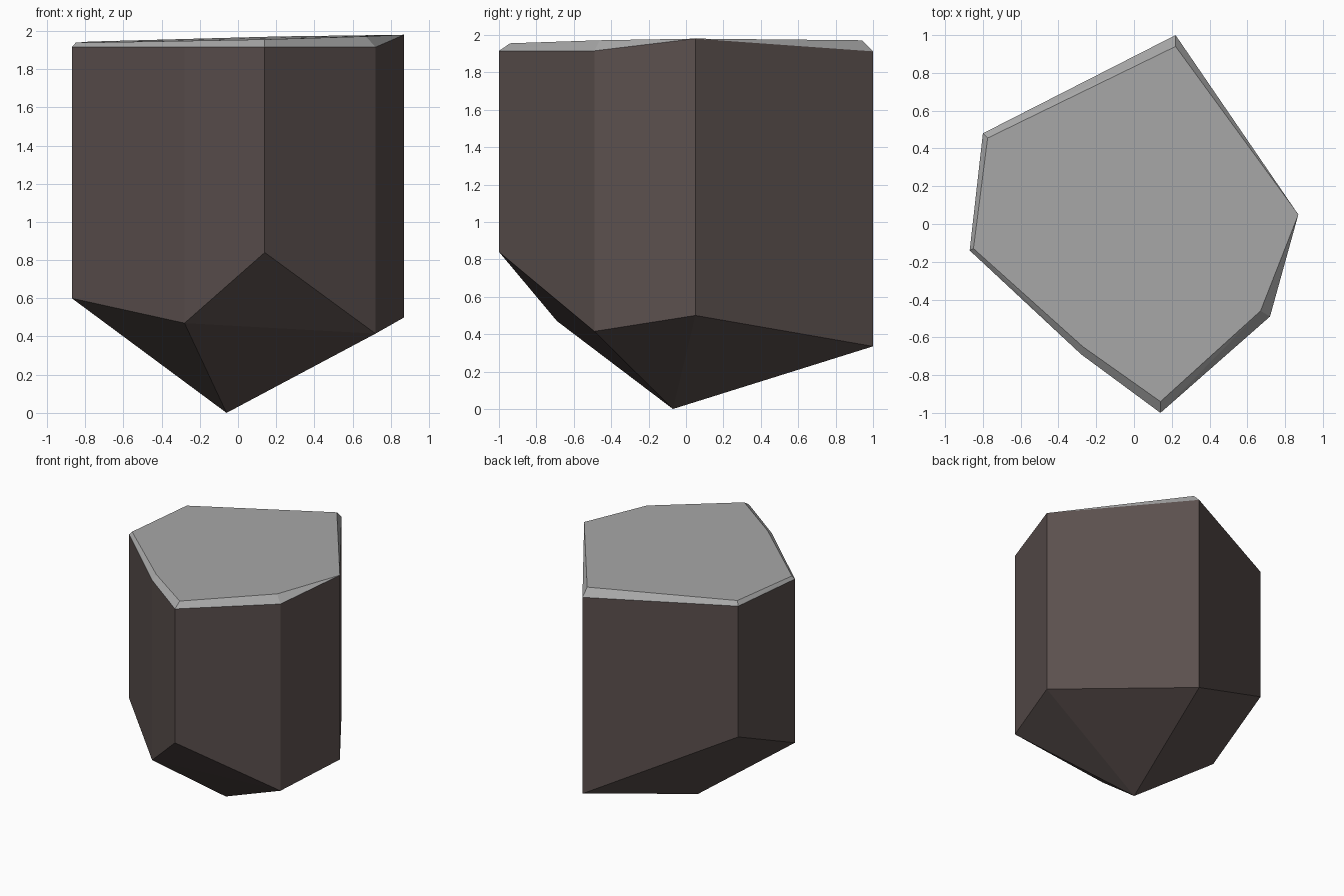
import bpy, bmesh, math

cube = bpy.data.objects.get("Cube")
if cube:
    bpy.data.objects.remove(cube, do_unlink=True)


def make_material(name, rgb):
    mat = bpy.data.materials.new(name)
    mat.use_nodes = True
    color = (*rgb, 1.0)
    mat.diffuse_color = color
    mat.node_tree.nodes["Principled BSDF"].inputs["Base Color"].default_value = color
    return mat


# Each corner of the rock column: x, y, bottom height, rim height
corners = [
    (0.22, 1.00, 0.335, 1.912),
    (-0.80, 0.48, 0.865, 1.915),
    (-0.87, -0.14, 0.60, 1.915),
    (-0.28, -0.69, 0.47, 1.915),
    (0.14, -1.00, 0.84, 1.915),
    (0.72, -0.49, 0.415, 1.915),
    (0.87, 0.05, 0.50, 1.98),
]
# Inner outline of the bevelled cap; the highest corner has no bevel
cap = [(0.22, 0.94), (-0.775, 0.455), (-0.85, -0.13),
       (-0.27, -0.65), (0.14, -0.94), (0.67, -0.46)]


def cap_height(x, y):
    return 1.959 + 0.0235 * x + 0.0075 * y


bm = bmesh.new()
bm.verts.new((-0.06, -0.07, 0.0))  # pointed base
for x, y, bottom, rim in corners:
    bm.verts.new((x, y, bottom))
    bm.verts.new((x, y, rim))
for x, y in cap:
    bm.verts.new((x, y, cap_height(x, y)))

# Faceted shell, with flat facets merged
bmesh.ops.convex_hull(bm, input=bm.verts[:])
bmesh.ops.dissolve_limit(bm, angle_limit=math.radians(1),
                         verts=bm.verts[:], edges=bm.edges[:])
bmesh.ops.recalc_face_normals(bm, faces=bm.faces[:])

# Grey cap and bevels, brown walls and base
for face in bm.faces:
    face.smooth = False
    face.material_index = 1 if min(v.co.z for v in face.verts) > 1.8 else 0

mesh = bpy.data.meshes.new("rock_column")
bm.to_mesh(mesh)
bm.free()
mesh.materials.append(make_material("dark brown rock", (0.105, 0.080, 0.076)))
mesh.materials.append(make_material("grey cap", (0.39, 0.39, 0.39)))
rock = bpy.data.objects.new("rock_column", mesh)
bpy.context.collection.objects.link(rock)
